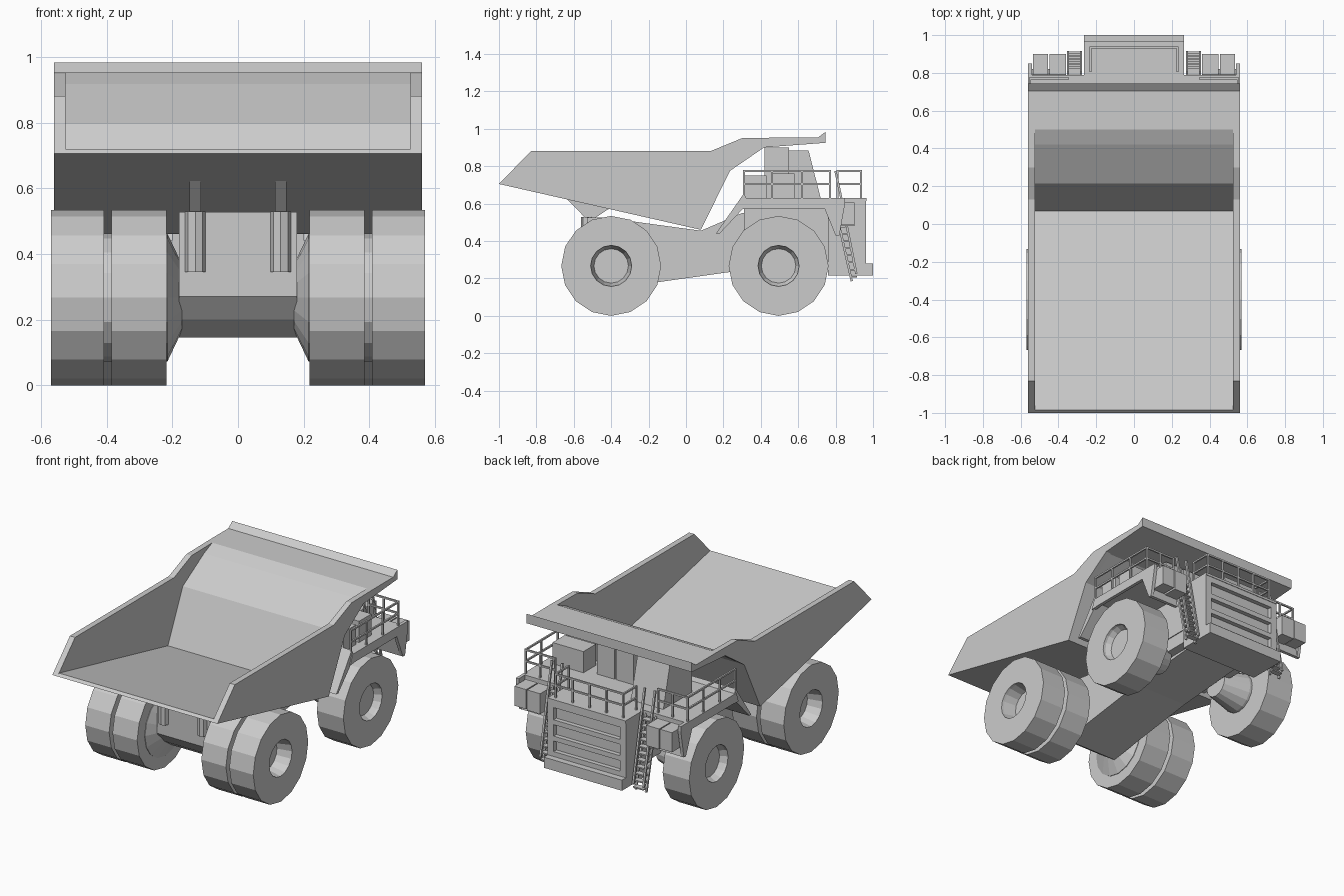
import bpy, bmesh, math
from mathutils import Vector, Matrix

if "Cube" in bpy.data.objects:
    bpy.data.objects.remove(bpy.data.objects["Cube"])


def finish(name, bm, mirror=False):
    bmesh.ops.recalc_face_normals(bm, faces=bm.faces)
    me = bpy.data.meshes.new(name)
    bm.to_mesh(me)
    bm.free()
    ob = bpy.data.objects.new(name, me)
    bpy.context.collection.objects.link(ob)
    if mirror:
        ob.modifiers.new("Mirror", 'MIRROR').use_mirror_merge = False
    return ob


def prism(name, pts, x0, x1, mirror=False):
    """Side profile (y, z) extruded from x0 to x1."""
    bm = bmesh.new()
    a = [bm.verts.new((x0, y, z)) for y, z in pts]
    b = [bm.verts.new((x1, y, z)) for y, z in pts]
    bm.faces.new(a)
    bm.faces.new(b)
    n = len(pts)
    for i in range(n):
        j = (i + 1) % n
        bm.faces.new((a[i], a[j], b[j], b[i]))
    return finish(name, bm, mirror)


def box(name, x0, x1, y0, y1, z0, z1, mirror=False):
    return prism(name, [(y0, z0), (y1, z0), (y1, z1), (y0, z1)], x0, x1, mirror)


def lathe(name, prof, cy, cz, n=16, mirror=True):
    """Profile (x, radius) spun about an axis along x."""
    bm = bmesh.new()
    rings = []
    for x, r in prof:
        rings.append([bm.verts.new((x, cy + r * math.sin(math.tau * k / n),
                                    cz - r * math.cos(math.tau * k / n))) for k in range(n)])
    for p, q in zip(rings, rings[1:]):
        for k in range(n):
            m = (k + 1) % n
            bm.faces.new((p[k], p[m], q[m], q[k]))
    bm.faces.new(rings[0])
    bm.faces.new(rings[-1])
    return finish(name, bm, mirror)


def bars(name, segs, t=0.01, mirror=False):
    """Square bars between pairs of points, all in one mesh."""
    bm = bmesh.new()
    for p, q in segs:
        p, q = Vector(p), Vector(q)
        d = q - p
        m = Matrix.Translation((p + q) / 2) @ d.to_track_quat('Z', 'Y').to_matrix().to_4x4()
        bmesh.ops.create_cube(bm, size=1, matrix=m @ Matrix.Diagonal((t, t, d.length + t * 0.8, 1)))
    return finish(name, bm, mirror)


def railing(name, path, posts, z0=0.63, mirror=False):
    segs = []
    for z in (z0 + 0.075, z0 + 0.145):
        segs += [((*a, z), (*b, z)) for a, b in zip(path, path[1:])]
    segs += [((*p, z0), (*p, z0 + 0.145)) for p in posts]
    return bars(name, segs, 0.01, mirror)


# Dump bed: floor, front wall and canopy in one bent shell, plus side walls
prism("bed_shell", [(-1, .705), (.08, .46), (.235, .775), (.41, .90), (.745, .925), (.745, .983),
                    (.705, .953), (.50, .953), (.42, .918), (.215, .795), (.07, .485), (-.985, .72)],
      -.56, .56)
prism("bed_side", [(-1, .705), (-.83, .88), (.13, .88), (.30, .95), (.50, .953), (.42, .902),
                   (.235, .775), (.08, .46)], .525, .56, True)

# Wheels and axles
R, CZ = .267, .267


def tyre(name, x0, x1, cy, depth):
    lathe(name, [(x0 + .04, .1), (x0, .12), (x0, R), (x1, R), (x1, .11),
                 (x1 - .015, .108), (x1 - depth, .092)], cy, CZ)


tyre("rear_inner_wheel", .218, .385, -.40, .03)
tyre("rear_outer_wheel", .408, .57, -.40, .09)
tyre("front_wheel", .375, .555, .495, .045)
lathe("rear_drum", [(.17, .10), (.215, .195), (.43, .195)], -.40, CZ)
lathe("front_hub", [(.2, .08), (.36, .12), (.40, .12)], .495, CZ)

# Chassis
prism("chassis", [(-.53, .27), (-.47, .20), (-.39, .145), (-.15, .18), (.24, .235), (.80, .28),
                  (.80, .55), (.30, .55), (.08, .455), (-.25, .50), (-.42, .527), (-.53, .527)],
      -.18, .18)
lathe("rear_ram", [(-.001, .001), (.001, .001)], -.4, CZ).hide_render = True
bpy.data.objects.remove(bpy.data.objects["rear_ram"])

# Upright rear rams with bed brackets
bm = bmesh.new()
bmesh.ops.create_cone(bm, cap_ends=True, segments=8, radius1=.031, radius2=.031, depth=.185,
                      matrix=Matrix.Translation((.13, -.53, .437)))
finish("rear_ram", bm, True)
prism("bed_bracket", [(-.64, .628), (-.53, .515), (-.50, .515), (-.40, .58)], .112, .148, True)

# Engine housing, grille and bumper
box("engine_housing", -.235, .235, .35, .935, .28, .62)
box("grille_post", .225, .265, .76, .962, .28, .63, True)
for i, (z0, z1) in enumerate([(.58, .63), (.475, .505), (.375, .405), (.28, .31)]):
    box("grille_bar_%d" % i, -.23, .23, .90, .962, z0, z1)
box("bumper", -.265, .265, .76, 1.0, .215, .28)

# Deck and fenders
box("deck", -.555, .555, .31, .79, .60, .63)
box("grille_deck", -.265, .265, .77, .965, .615, .63)
prism("fender_back", [(.16, .44), (.18, .44), (.335, .605), (.31, .655)], .20, .555, True)
prism("fender_skirt", [(.31, .63), (.29, .57), (.34, .575), (.74, .575), (.80, .43), (.82, .43),
                       (.85, .60), (.85, .63)], .54, .56, True)
prism("fender_front", [(.755, .61), (.79, .61), (.82, .43), (.80, .43)], .36, .555, True)
box("inner_fender", .18, .24, .31, .78, .36, .61, True)

# Lamp boxes ahead of the fenders
box("lamp_box_inner", .36, .448, .79, .90, .48, .605, True)
box("lamp_box_outer", .455, .535, .79, .90, .485, .605, True)

# Boarding ladders
top, low = Vector((0, .79, .61)), Vector((0, .885, .19))
ladder = []
for x in (.28, .35):
    ladder.append(((x, top.y, top.z), (x, low.y, low.z)))
    ladder.append(((x, top.y + .04, top.z + .02), (x, low.y + .025, low.z + .04)))
    ladder.append(((x, top.y + .04, top.z + .02), (x, .80, .77)))
bars("ladder_frame", ladder, .012, True)
bm = bmesh.new()
for k in range(11):
    p = top.lerp(low, (k + .5) / 11)
    bmesh.ops.create_cube(bm, size=1, matrix=Matrix.Translation((.315, p.y + .015, p.z))
                          @ Matrix.Diagonal((.07, .035, .008, 1)))
finish("ladder_steps", bm, True)

# Cab, central cabinets and side cabinets on the deck
prism("cab", [(.44, .63), (.72, .63), (.655, .885), (.44, .885)], -.35, -.13)
box("centre_cabinet_a", .10, .22, .42, .55, .63, .90)
box("centre_cabinet_b", -.03, .09, .42, .55, .63, .90)
box("side_cabinet", .29, .50, .46, .58, .63, .76)
box("rear_cabinet", .32, .50, .31, .43, .63, .75)

# Railings
railing("deck_railing", [(.35, .77), (.55, .77), (.55, .31)],
        [(.35, .77), (.45, .77), (.55, .77), (.55, .62), (.55, .46), (.55, .31)], mirror=True)
railing("grille_railing", [(-.23, .81), (-.23, .935), (.23, .935), (.23, .81)],
        [(x, .935) for x in (-.23, -.115, 0, .115, .23)] + [(-.23, .81), (.23, .81)])
